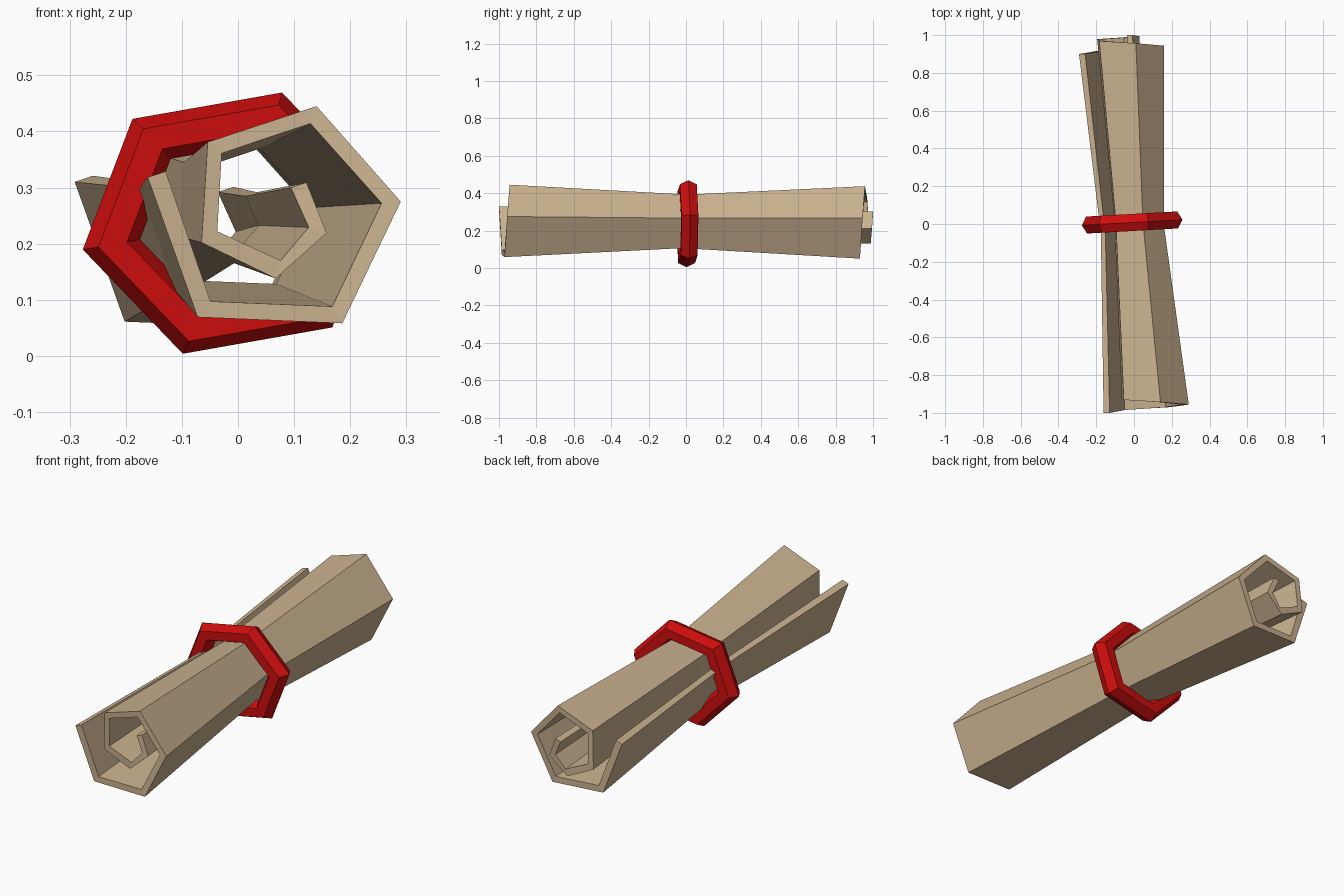
import bpy, bmesh
from math import radians, dist
from mathutils import Matrix

if "Cube" in bpy.data.objects:
    bpy.data.objects.remove(bpy.data.objects["Cube"])


def material(name, col):
    m = bpy.data.materials.new(name)
    m.diffuse_color = (*col, 1)
    m.use_nodes = True
    m.node_tree.nodes["Principled BSDF"].inputs["Base Color"].default_value = m.diffuse_color
    return m


paper = material("tan paper", (0.60, 0.45, 0.28))
red = material("red band", (0.62, 0.004, 0.004))

# Rolled sheet: spiral outline (x, z), outer flap to inner tip, both skins
outer = [(-.161, .318), (-.072, .069), (.186, .058), (.290, .275), (.140, .445),
         (-.054, .381), (-.065, .202), (.067, .138), (.158, .219), (.122, .309)]
inner = [(-.129, .329), (-.049, .097), (.168, .088), (.256, .272), (.129, .414),
         (-.029, .361), (-.037, .222), (.076, .170), (.126, .229), (.094, .300)]
pivot = (.11, .25)

# Distance along the spiral skews the ends, as in a loosely rolled sheet
along = [0]
for a, b in zip(outer, outer[1:]):
    along.append(along[-1] + dist(a, b))
skew = [0.1 * s / along[-1] for s in along]

# Stations: y, scale, section centre x, z (pinched at the waist)
stations = [(-1.0, 1, .11, .25), (-.05, .74, .025, .248), (.90, 1, -.02, .242)]

bm = bmesh.new()
rings = []
for y, s, cx, cz in stations:
    pts = list(zip(outer, skew)) + list(zip(inner, skew))[::-1]
    rings.append([bm.verts.new((cx + (p[0] - pivot[0]) * s, y + k,
                                cz + (p[1] - pivot[1]) * s)) for p, k in pts])
n = len(rings[0])
for r0, r1 in zip(rings, rings[1:]):
    for i in range(n):
        j = (i + 1) % n
        bm.faces.new((r0[i], r0[j], r1[j], r1[i]))
# Cut edges of the sheet at both ends
for r in (rings[0], rings[-1]):
    for i in range(n // 2 - 1):
        bm.faces.new((r[i], r[i + 1], r[n - 2 - i], r[n - 1 - i]))
bmesh.ops.recalc_face_normals(bm, faces=bm.faces)
mesh = bpy.data.meshes.new("rolled_sheet")
bm.to_mesh(mesh)
bm.free()
sheet = bpy.data.objects.new("rolled_sheet", mesh)
bpy.context.collection.objects.link(sheet)
mesh.materials.append(paper)

# Six-sided band around the waist
bpy.ops.mesh.primitive_torus_add(major_segments=6, minor_segments=6,
                                 major_radius=.22, minor_radius=.052)
band = bpy.context.object
band.name = "band"
band.data.transform(Matrix.Translation((-.01, .008, .2365))
                    @ Matrix.Rotation(radians(3.2), 4, 'Z')
                    @ Matrix.Diagonal((1, 1, .905, 1))
                    @ Matrix.Rotation(radians(90), 4, 'X')
                    @ Matrix.Rotation(radians(11), 4, 'Z'))
band.data.materials.append(red)
for p in band.data.polygons:
    p.use_smooth = False
